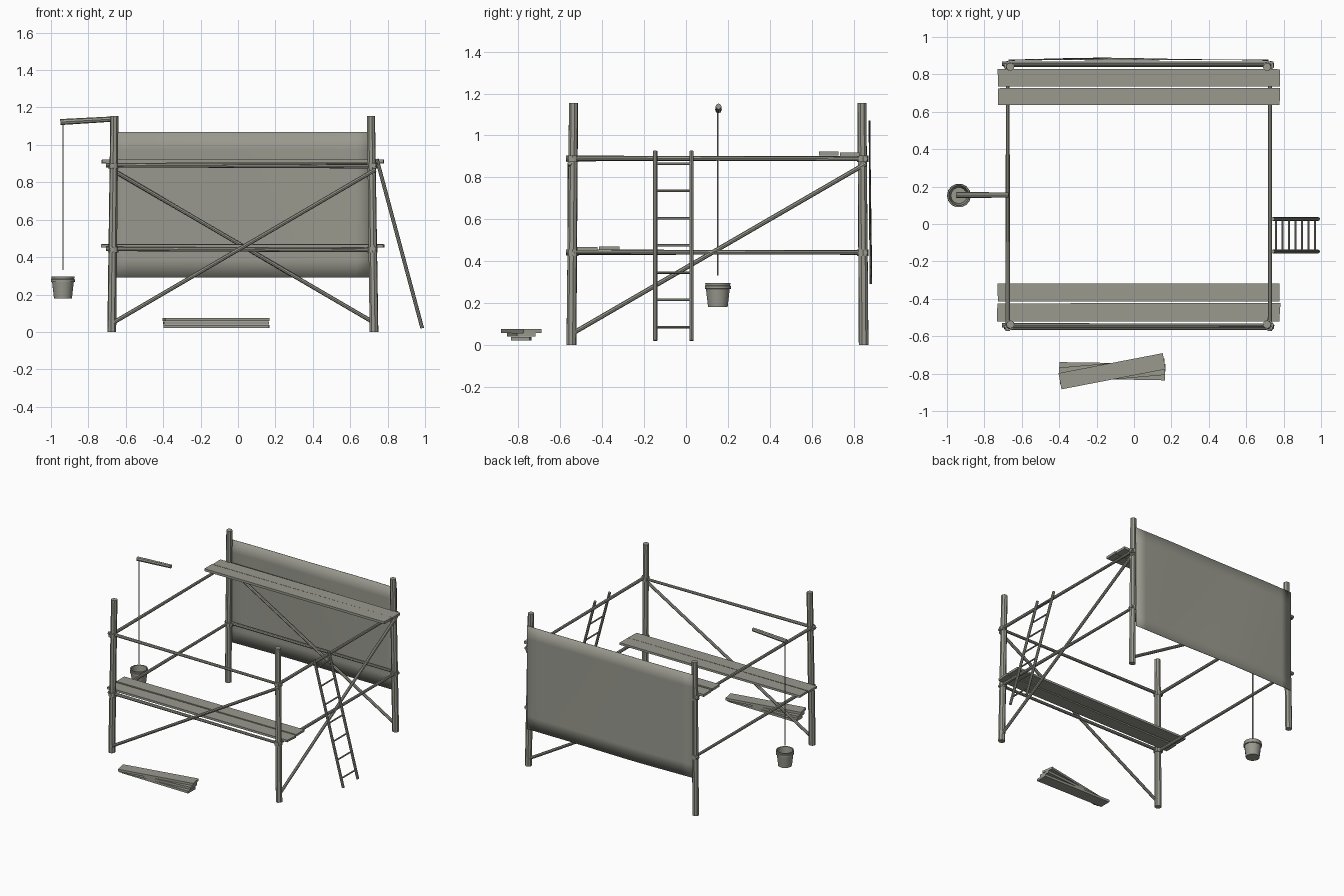
import bpy, bmesh, math, random
from mathutils import Vector, Matrix

if "Cube" in bpy.data.objects:
    bpy.data.objects.remove(bpy.data.objects["Cube"])

random.seed(4)
wood = bpy.data.materials.new("weathered grey")
wood.diffuse_color = (0.32, 0.32, 0.275, 1)
wood.use_nodes = True
wood.node_tree.nodes["Principled BSDF"].inputs["Base Color"].default_value = wood.diffuse_color


def finish(name, bm):
    bmesh.ops.recalc_face_normals(bm, faces=bm.faces)
    me = bpy.data.meshes.new(name)
    bm.to_mesh(me)
    bm.free()
    me.materials.append(wood)
    ob = bpy.data.objects.new(name, me)
    bpy.context.collection.objects.link(ob)
    return ob


def add_pole(bm, a, b, r1, r2, sides=8):
    a, b = Vector(a), Vector(b)
    d = b - a
    m = Matrix.Translation((a + b) / 2) @ d.to_track_quat('Z', 'Y').to_matrix().to_4x4()
    bmesh.ops.create_cone(bm, cap_ends=True, segments=sides, radius1=r1, radius2=r2,
                          depth=d.length, matrix=m)


def pole(name, a, b, r1, r2=None, sides=8):
    bm = bmesh.new()
    add_pole(bm, a, b, r1, r2 or r1, sides)
    return finish(name, bm)


def plank(name, centre, length, width, thick, angle=0.0, jitter=0.004):
    bm = bmesh.new()
    m = (Matrix.Translation(centre) @ Matrix.Rotation(math.radians(angle), 4, 'Z')
         @ Matrix.Diagonal((length, width, thick, 1)))
    bmesh.ops.create_cube(bm, size=1, matrix=m)
    for sx in (-1, 1):  # slightly uneven sawn ends
        for sy in (-1, 1):
            off = Vector((random.uniform(-jitter, jitter), random.uniform(-jitter, jitter) / 2, 0))
            for v in bm.verts:
                local = m.inverted() @ v.co
                if local.x * sx > 0.25 and local.y * sy > 0.25:
                    v.co += off
    return finish(name, bm)


# Four upright posts, leaning slightly inwards
XL, XR, YF, YB = -0.675, 0.727, -0.547, 0.848
for side, x, tx in (("left", XL, 0.014), ("right", XR, -0.016)):
    for end, y, ty in (("front", YF, 0.010), ("back", YB, -0.008)):
        pole(f"{end}_{side}_post", (x, y, 0), (x + tx, y + ty, 1.155), 0.024, 0.022)

# Two levels of horizontal rails, with rope lashings at the corners
for level, z in (("lower", 0.44), ("upper", 0.888)):
    pole(f"{level}_front_rail", (XL - 0.03, -0.542, z + 0.004), (XR + 0.02, -0.542, z - 0.004), 0.012, 0.010)
    pole(f"{level}_back_rail", (XL - 0.03, 0.858, z + 0.004), (XR + 0.02, 0.858, z), 0.012, 0.010)
    pole(f"{level}_left_rail", (XL, YF - 0.025, z), (XL, YB + 0.022, z + 0.004), 0.012, 0.010)
    pole(f"{level}_right_rail", (XR, YF - 0.025, z + 0.004), (XR, YB + 0.022, z), 0.012, 0.010)
    bm = bmesh.new()
    for x in (XL + 0.008, XR - 0.008):
        for y in (YF + 0.005, YB - 0.004):
            add_pole(bm, (x, y, z - 0.015), (x, y, z + 0.015), 0.028, 0.028)
    finish(f"{level}_lashings", bm)

# Diagonal braces: front, back and right side
pole("front_brace", (-0.675, -0.555, 0.045), (0.735, -0.555, 0.868), 0.011)
pole("back_brace", (-0.675, 0.85, 0.868), (0.735, 0.85, 0.045), 0.011)
pole("right_brace", (0.728, -0.55, 0.05), (0.728, 0.86, 0.866), 0.011)

# Walkway planks: low at the front, high at the back
plank("lower_plank_outer", (0.025, -0.472, 0.459), 1.51, 0.098, 0.016)
plank("lower_plank_inner", (0.025, -0.366, 0.462), 1.51, 0.095, 0.016)
plank("upper_plank_inner", (0.025, 0.681, 0.913), 1.51, 0.092, 0.018)
plank("upper_plank_outer", (0.025, 0.783, 0.909), 1.51, 0.092, 0.018)

# Loose stack of spare boards
for i, ang in enumerate((-1, 5, 11)):
    plank(f"stacked_board_{i + 1}", (-0.117, -0.787, 0.029 + i * 0.0185), 0.565, 0.088, 0.0175, ang, 0.002)

# Hung sheet across the back, gently billowing
bm = bmesh.new()
bmesh.ops.create_grid(bm, x_segments=16, y_segments=8, size=0.5)
for v in bm.verts:
    u, w = v.co.x + 0.5, v.co.y + 0.5
    y = 0.872 + 0.012 * math.sin(math.pi * u) * (0.6 + 0.4 * math.sin(6 * u + 2 * w))
    v.co = Vector((-0.672 + 1.39 * u, y + 0.004 * (1 - w), 0.29 + 0.78 * w))
sheet = finish("back_sheet", bm)
sheet.modifiers.new("thickness", 'SOLIDIFY').thickness = 0.003
for p in sheet.data.polygons:
    p.use_smooth = True

# Leaning ladder
foot, top = Vector((0.985, 0, 0.02)), Vector((0.742, 0, 0.925))
for side, y in (("front", -0.147), ("back", 0.027)):
    o = Vector((0, y, 0))
    pole(f"ladder_{side}_rail", foot + o, top + o, 0.010)
bm = bmesh.new()
for i in range(7):
    z = 0.085 + 0.13 * i
    x = foot.x + (top.x - foot.x) * (z - foot.z) / (top.z - foot.z)
    add_pole(bm, (x, -0.147, z), (x, 0.027, z), 0.006, 0.006, 6)
finish("ladder_rungs", bm)

# Hoist arm and rope
BX, BY = -0.936, 0.152
pole("hoist_arm", (-0.95, 0.155, 1.122), (-0.67, 0.155, 1.138), 0.016, 0.014)
pole("hoist_rope", (BX, BY, 0.33), (BX, BY, 1.12), 0.004, sides=6)


# Open bucket, turned from a profile
def lathe(name, profile, seg=14):
    bm = bmesh.new()
    rings = [[bm.verts.new((BX + r * math.cos(t), BY + r * math.sin(t), z))
              for t in (2 * math.pi * k / seg for k in range(seg))] for r, z in profile]
    for a, b in zip(rings, rings[1:]):
        for k in range(seg):
            j = (k + 1) % seg
            bm.faces.new((a[k], a[j], b[j], b[k]))
    bm.faces.new(rings[0])
    bm.faces.new(rings[-1])
    ob = finish(name, bm)
    for p in ob.data.polygons:
        p.use_smooth = len(p.vertices) == 4 and abs(p.normal.z) < 0.5
    return ob


lathe("bucket", [(0.048, 0.18), (0.058, 0.266), (0.064, 0.268), (0.064, 0.281), (0.060, 0.283),
                 (0.062, 0.296), (0.054, 0.296), (0.043, 0.19)])
